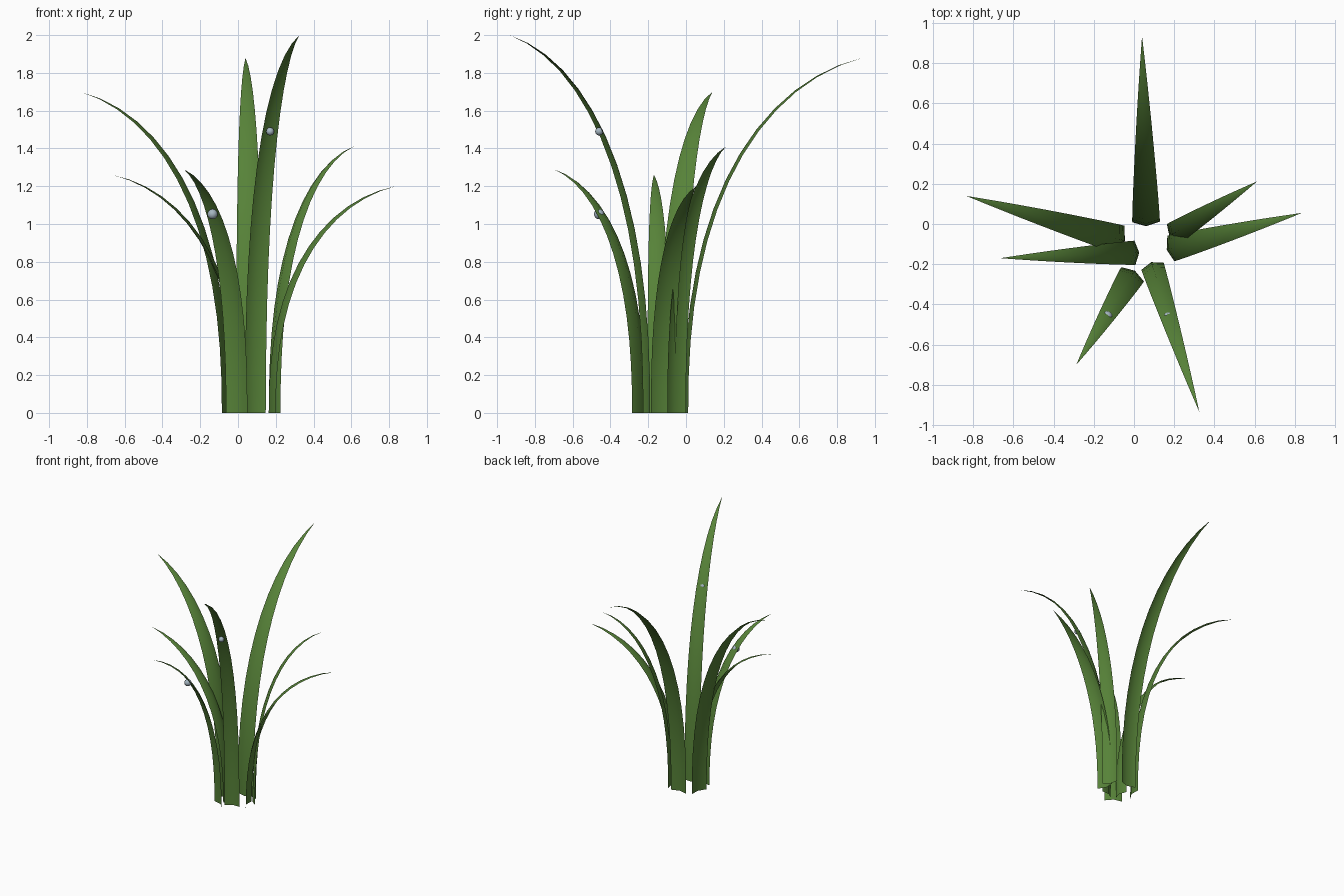
import bpy, math
from mathutils import Vector

if "Cube" in bpy.data.objects:
    bpy.data.objects.remove(bpy.data.objects["Cube"])


def material(name, rgb):
    m = bpy.data.materials.new(name)
    m.diffuse_color = (*rgb, 1)
    m.use_nodes = True
    m.node_tree.nodes["Principled BSDF"].inputs["Base Color"].default_value = m.diffuse_color
    return m


GREEN = material("leaf_green", (0.095, 0.225, 0.04))
WATER = material("dew_grey", (0.38, 0.47, 0.54))
SEGMENTS = 14
SWEEP = math.radians(80)
BEND = 1.15


def blade(name, base, tip, half_width, depth=0.022):
    """Folded leaf: starts upright, arcs outward, tapers to a point."""
    base, tip = Vector((*base, 0)), Vector(tip)
    out = Vector((tip.x - base.x, tip.y - base.y, 0))
    reach, height = out.length, tip.z
    out.normalize()
    side = Vector((-out.y, out.x, 0))

    def arc(t):
        a = SWEEP * t
        x = reach * ((1 - math.cos(a)) / (1 - math.cos(SWEEP))) ** BEND
        return base + out * x + Vector((0, 0, height * math.sin(a) / math.sin(SWEEP)))

    verts, faces = [], []
    for i in range(SEGMENTS):
        t = i / SEGMENTS
        tangent = arc(t + 0.01) - arc(max(t - 0.01, 0))
        normal = tangent.cross(side).normalized()
        if normal.dot(out) > 0:
            normal = -normal
        w = (1 - t ** 2.2) * (0.96 + 0.14 * t)
        c = arc(t)
        inner = c + normal * depth * w
        inner.z = max(inner.z, 0) if i else 0
        verts += [c - side * half_width * w, inner, c + side * half_width * w]
        if i:
            n = 3 * i
            faces += [(n - 3, n - 2, n + 1, n), (n - 2, n - 1, n + 2, n + 1)]
    verts.append(tip)
    n = 3 * SEGMENTS
    faces += [(n - 3, n - 2, n), (n - 2, n - 1, n)]
    mesh = bpy.data.meshes.new(name)
    mesh.from_pydata([tuple(v) for v in verts], [], faces)
    mesh.materials.append(GREEN)
    mesh.shade_smooth()
    obj = bpy.data.objects.new(name, mesh)
    bpy.context.collection.objects.link(obj)


# Leaves: base (x, y), tip (x, y, z), half width
blade("back_leaf", (0.06, 0.01), (0.04, 0.935, 1.88), 0.071)
blade("front_right_leaf", (0.092, -0.21), (0.325, -0.935, 2.0), 0.06)
blade("left_tall_leaf", (-0.066, -0.078), (-0.835, 0.14, 1.70), 0.074)
blade("left_short_leaf", (0.005, -0.143), (-0.665, -0.17, 1.26), 0.062)
blade("front_left_leaf", (-0.007, -0.25), (-0.287, -0.7, 1.29), 0.069)
blade("right_tall_leaf", (0.194, -0.05), (0.612, 0.212, 1.41), 0.06)
blade("right_short_leaf", (0.183, -0.122), (0.835, 0.055, 1.20), 0.068)

# Dew drops clinging to the two front leaves
for name, pos, r in (("dew_drop_right", (0.17, -0.46, 1.49), 0.021),
                     ("dew_drop_left", (-0.135, -0.46, 1.052), 0.027)):
    bpy.ops.mesh.primitive_uv_sphere_add(segments=16, ring_count=10, radius=r,
                                         location=pos)
    drop = bpy.context.object
    drop.name = name
    drop.data.materials.append(WATER)
    bpy.ops.object.shade_smooth()
